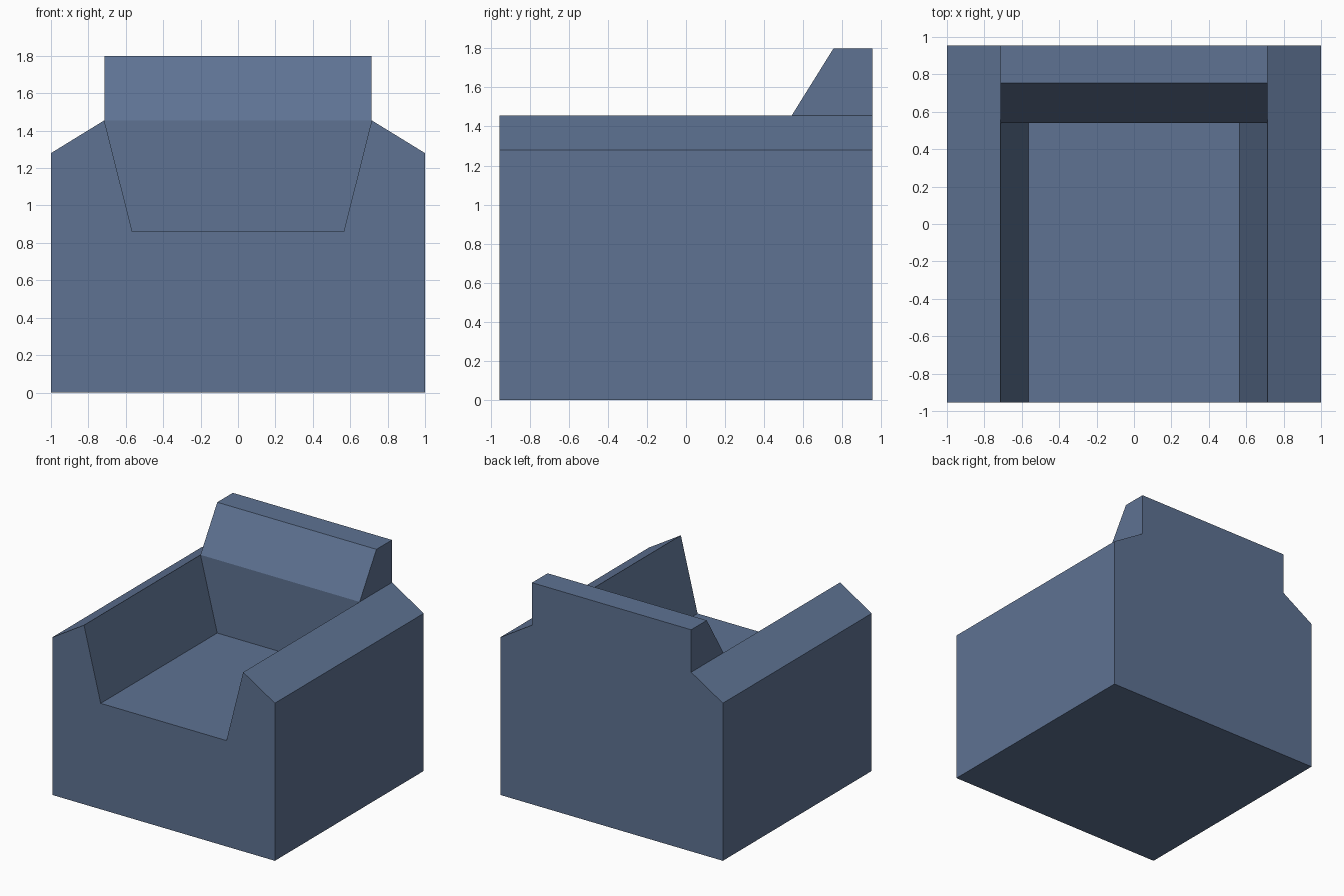
import bpy, bmesh, math

if "Cube" in bpy.data.objects:
    bpy.data.objects.remove(bpy.data.objects["Cube"])

HALF_DEPTH = 0.955
ARM_X, ARM_Z = 0.715, 1.455      # inner ridge of the armrests
SEAT_X, SEAT_Z = 0.565, 0.86     # seat edge
BACK_Y = 0.54                    # front of the backrest

fabric = bpy.data.materials.new("slate blue fabric")
fabric.diffuse_color = (0.112, 0.170, 0.290, 1)
fabric.use_nodes = True
fabric.node_tree.nodes["Principled BSDF"].inputs["Base Color"].default_value = fabric.diffuse_color


def finish(name, bm):
    bmesh.ops.recalc_face_normals(bm, faces=bm.faces)
    mesh = bpy.data.meshes.new(name)
    bm.to_mesh(mesh)
    bm.free()
    mesh.materials.append(fabric)
    obj = bpy.data.objects.new(name, mesh)
    bpy.context.collection.objects.link(obj)
    return obj


# Base, seat and sloped armrests: mirrored front profile extruded in depth
half = [(1, 0), (1, 1.28), (ARM_X, ARM_Z), (SEAT_X, SEAT_Z)]
profile = half + [(-x, z) for x, z in reversed(half)]
bm = bmesh.new()
face = bm.faces.new([bm.verts.new((x, -HALF_DEPTH, z)) for x, z in profile])
ext = bmesh.ops.extrude_face_region(bm, geom=[face])
moved = [v for v in ext["geom"] if isinstance(v, bmesh.types.BMVert)]
bmesh.ops.translate(bm, verts=moved, vec=(0, 2 * HALF_DEPTH, 0))
finish("seat_and_arms", bm)

# Backrest: wedge filling the gap between the arms, leaning back at the top
bm = bmesh.new()
levels = [(SEAT_X, BACK_Y, SEAT_Z), (ARM_X, BACK_Y, ARM_Z), (ARM_X, 0.755, 1.80)]
for x, y, z in levels:
    for side in (-1, 1):
        bm.verts.new((side * x, y, z))
        bm.verts.new((side * x, HALF_DEPTH, z))
bmesh.ops.convex_hull(bm, input=bm.verts)
bmesh.ops.dissolve_limit(bm, angle_limit=math.radians(1),
                         verts=bm.verts, edges=bm.edges)
finish("backrest", bm)
